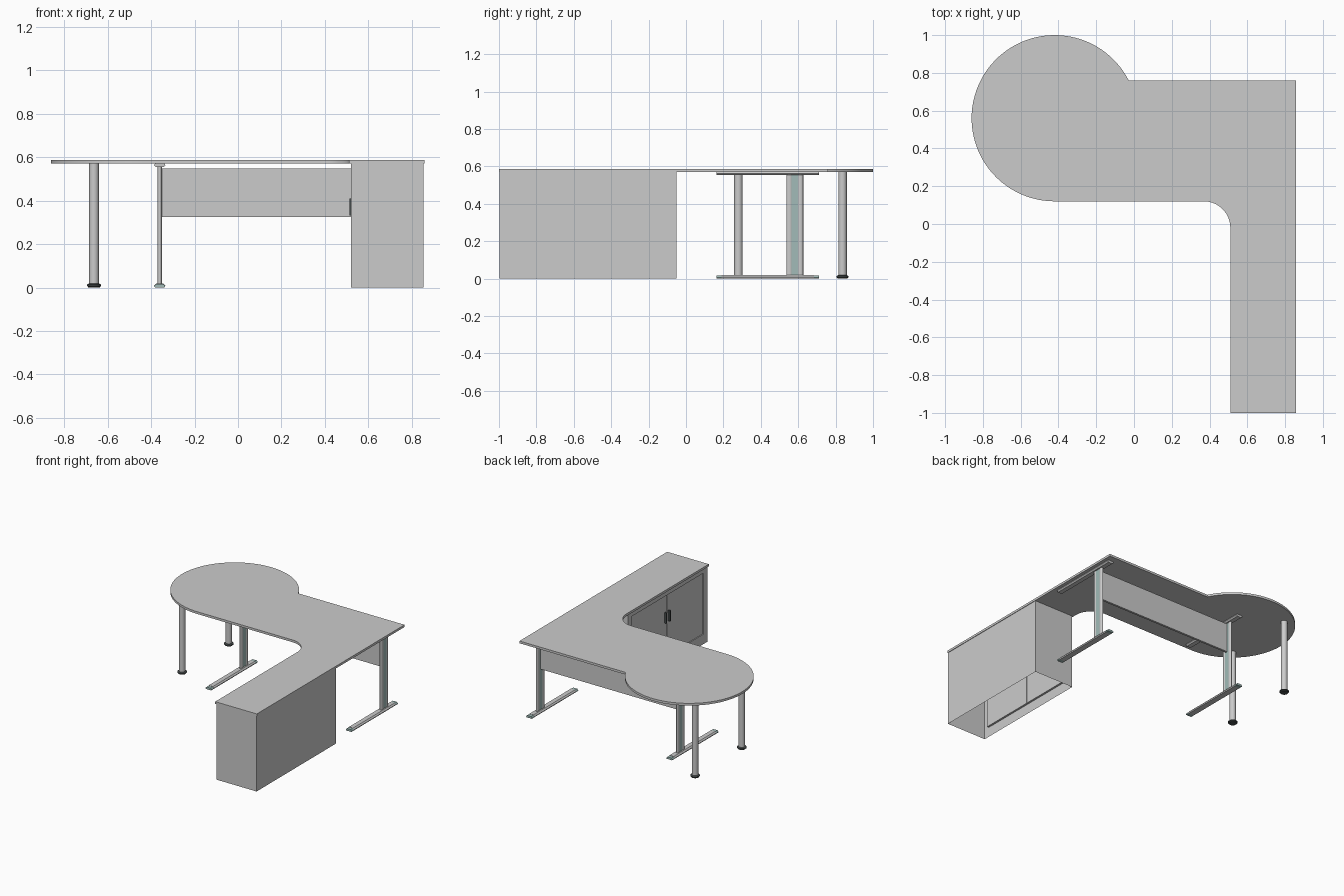
import bpy, bmesh, math
from mathutils import Vector, Matrix

if "Cube" in bpy.data.objects:
    bpy.data.objects.remove(bpy.data.objects["Cube"])


def material(name, rgb):
    m = bpy.data.materials.new(name)
    m.diffuse_color = (*rgb, 1)
    m.use_nodes = True
    m.node_tree.nodes["Principled BSDF"].inputs["Base Color"].default_value = m.diffuse_color
    return m


TEAL = material("teal", (0.36, 0.50, 0.48))
DARK = material("dark", (0.06, 0.07, 0.07))


def finish(name, bm, mat=None, smooth=False, fix=True):
    if fix:
        bmesh.ops.recalc_face_normals(bm, faces=bm.faces)
    me = bpy.data.meshes.new(name)
    bm.to_mesh(me)
    bm.free()
    ob = bpy.data.objects.new(name, me)
    bpy.context.collection.objects.link(ob)
    if mat:
        me.materials.append(mat)
    if smooth:
        bpy.ops.object.select_all(action='DESELECT')
        ob.select_set(True)
        bpy.context.view_layer.objects.active = ob
        bpy.ops.object.shade_smooth_by_angle(angle=math.radians(35))
    return ob


def box(name, lo, hi, mat=None):
    bm = bmesh.new()
    lo, hi = Vector(lo), Vector(hi)
    bmesh.ops.create_cube(bm, size=1, matrix=Matrix.Translation((lo + hi) / 2)
                          @ Matrix.Diagonal((*(hi - lo), 1)))
    return finish(name, bm, mat)


def prism(name, outline, direction, mat=None, smooth=False):
    bm = bmesh.new()
    face = bm.faces.new([bm.verts.new(p) for p in outline])
    ext = bmesh.ops.extrude_face_region(bm, geom=[face], use_keep_orig=True)
    bmesh.ops.translate(bm, vec=direction,
                        verts=[v for v in ext["geom"] if isinstance(v, bmesh.types.BMVert)])
    return finish(name, bm, mat, smooth)


def lathe(name, profile, x, y, mat=None, steps=28):
    bm = bmesh.new()
    vs = [bm.verts.new((x + r, y, z)) for r, z in profile]
    edges = [bm.edges.new(p) for p in zip(vs, vs[1:])]
    bmesh.ops.spin(bm, geom=vs + edges, cent=(x, y, 0), axis=(0, 0, 1),
                   angle=math.tau, steps=steps)
    bmesh.ops.remove_doubles(bm, verts=bm.verts, dist=1e-5)
    return finish(name, bm, mat, True)


def arc(cx, cy, r, a0, a1, n):
    return [(cx + r * math.cos(math.radians(a0 + (a1 - a0) * i / n)),
             cy + r * math.sin(math.radians(a0 + (a1 - a0) * i / n))) for i in range(n + 1)]


# Desktop: round meeting end, straight run and return wing
UNDER, TOP = 0.57, 0.587
outline = arc(-0.42, 0.56, 0.44, 27, 270, 60)
outline += arc(0.37, -0.02, 0.14, 90, 0, 14)
outline += [(0.51, -1), (0.857, -1), (0.857, 0.76)]
prism("desktop", [(x, y, UNDER) for x, y in outline], (0, 0, TOP - UNDER), smooth=True)

# Round posts with dark feet under the meeting end
for i, y in enumerate((0.28, 0.837)):
    lathe(f"round_post_{i}", [(0, 0.012), (0.0225, 0.012), (0.0225, UNDER), (0, UNDER)], -0.662, y)
    lathe(f"post_foot_{i}", [(0, 0), (0.027, 0), (0.028, 0.004), (0.033, 0.007),
                             (0.033, 0.013), (0.025, 0.018), (0, 0.018)], -0.662, y, DARK)


# Foot and rail bars: bevelled section running along y
def bar(name, x, y0, y1, z_wide, z_narrow, mat=None):
    zm = z_wide + (z_narrow - z_wide) * 0.45
    sec = [(-0.022, z_wide), (0.022, z_wide), (0.026, zm), (0.017, z_narrow),
           (-0.017, z_narrow), (-0.026, zm)]
    return prism(name, [(x + dx, y0, z) for dx, z in sec], (0, y1 - y0, 0), mat)


# T-legs: twin oval tubes, teal infill, foot and top rail
for side, x in (("left", -0.36), ("right", 0.81)):
    bar(f"{side}_foot", x, 0.19, 0.685, 0, 0.018)
    bar(f"{side}_foot_front_cap", x, 0.163, 0.19, 0, 0.016, TEAL)
    bar(f"{side}_foot_back_cap", x, 0.685, 0.712, 0, 0.016, TEAL)
    bar(f"{side}_top_rail", x, 0.163, 0.712, UNDER, 0.553)
    for part, y in (("front", 0.553), ("back", 0.611)):
        oval = [(x + 0.010 * math.cos(a), y + 0.016 * math.sin(a), 0.015)
                for a in (math.tau * k / 20 for k in range(20))]
        prism(f"{side}_{part}_tube", oval, (0, 0, 0.543), smooth=True)
    box(f"{side}_leg_infill", (x - 0.007, 0.564, 0.015), (x + 0.007, 0.600, 0.556), TEAL)

# Modesty panel between the legs
box("modesty_panel", (-0.352, 0.574, 0.325), (0.802, 0.590, 0.547))

# Cabinet: thin shell open at the bottom, with a framed door opening on the left
X0, X1, Y0, Y1 = 0.52, 0.853, -0.997, -0.05
DY0, DY1, DZ0, DZ1 = -0.952, -0.095, 0.075, 0.535
bm = bmesh.new()
loops = []
for a, b, c, d in ((Y0, Y1, 0, UNDER), (DY0, DY1, DZ0, DZ1)):
    loops.append([bm.verts.new((X0, y, z)) for y, z in ((a, c), (b, c), (b, d), (a, d))])
loops.append([bm.verts.new((X0 + 0.01, v.co.y, v.co.z)) for v in loops[1]])
for p, q in zip(loops, loops[1:]):
    for i in range(4):
        j = (i + 1) % 4
        bm.faces.new((p[i], p[j], q[j], q[i]))
back = [bm.verts.new((X1, v.co.y, v.co.z)) for v in loops[0]]
bm.faces.new(back)
for i in (1, 3):
    j = (i + 1) % 4
    bm.faces.new((loops[0][i], loops[0][j], back[j], back[i]))
finish("cabinet_shell", bm)

# Pair of inset doors and their handles
mid = (DY0 + DY1) / 2
for name, s, edge in (("front", -1, DY0), ("back", 1, DY1)):
    ya, yb = sorted((mid + s * 0.002, edge))
    box(f"{name}_door", (X0 + 0.007, ya, DZ0), (X0 + 0.015, yb, DZ1))
    yh = mid + s * 0.022
    box(f"{name}_door_handle", (X0 - 0.008, yh - 0.005, 0.33), (X0 + 0.008, yh + 0.005, 0.41), DARK)
